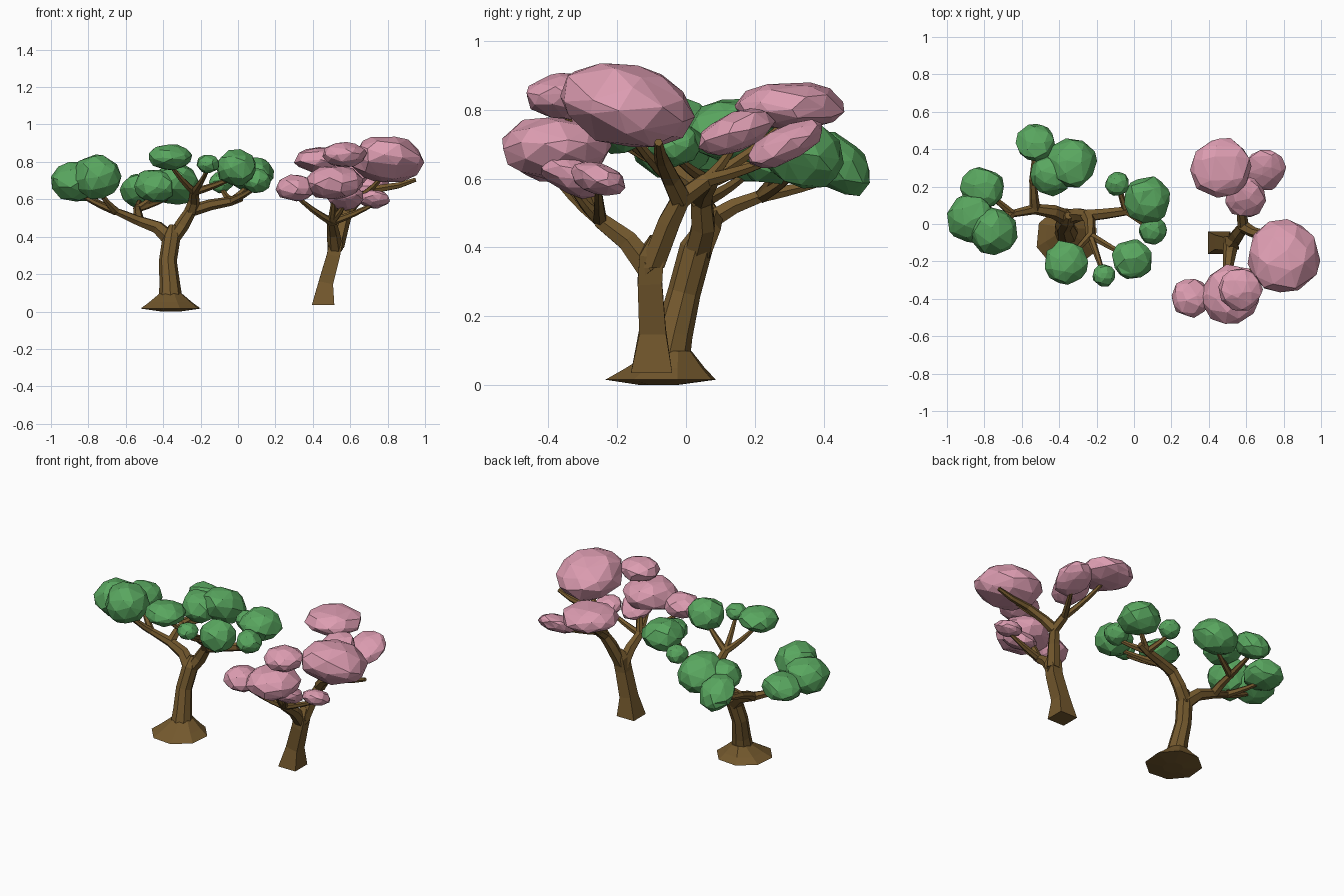
import bpy, bmesh, math, random
from mathutils import Vector, Euler

if "Cube" in bpy.data.objects:
    bpy.data.objects.remove(bpy.data.objects["Cube"])

random.seed(7)


def material(name, rgb):
    m = bpy.data.materials.new(name)
    m.diffuse_color = (*rgb, 1)
    m.use_nodes = True
    m.node_tree.nodes["Principled BSDF"].inputs["Base Color"].default_value = m.diffuse_color
    return m


BARK = material("bark brown", (0.175, 0.10, 0.027))
GREEN = material("leaf green", (0.10, 0.385, 0.115))
PINK = material("blossom pink", (0.72, 0.335, 0.44))


def finish(bm, name, mat):
    bmesh.ops.recalc_face_normals(bm, faces=bm.faces)
    me = bpy.data.meshes.new(name)
    bm.to_mesh(me)
    bm.free()
    me.materials.append(mat)
    ob = bpy.data.objects.new(name, me)
    bpy.context.collection.objects.link(ob)


def tube(bm, pts, radii, sides=6, turn=0.0, level=False):
    """Faceted tube along points, one radius per point."""
    start = (pts[1] - pts[0]).normalized()
    u = Vector((1, 0, 0)) if abs(start.x) < 0.8 else Vector((0, 0, 1))
    rings = []
    for i, p in enumerate(pts):
        t = (pts[min(i + 1, len(pts) - 1)] - pts[max(i - 1, 0)]).normalized()
        if level or (i == 0 and start.z > 0.8):
            t = Vector((0, 0, 1))          # level foot on trunks
        u = (u - t * u.dot(t)).normalized()
        v = t.cross(u)
        angles = [turn + k * math.tau / sides for k in range(sides)]
        rings.append([bm.verts.new(p + radii[i] * (u * math.cos(a) + v * math.sin(a)))
                      for a in angles])
    for a, b in zip(rings, rings[1:]):
        for k in range(sides):
            j = (k + 1) % sides
            bm.faces.new((a[k], a[j], b[j], b[k]))
    bm.faces.new(rings[0])
    bm.faces.new(rings[-1])


def limb(bm, r0, r1, *pts):
    """Main branch with even taper; returns its points."""
    pts = [Vector(p) for p in pts]
    n = len(pts) - 1
    tube(bm, pts, [r0 + (r1 - r0) * i / n for i in range(n + 1)])
    return pts


def twig(bm, a, b, r=0.022):
    """Thin branch that runs outward first, then bends up into a clump."""
    mid = a.lerp(b, 0.55)
    mid.z = a.z + (b.z - a.z) * 0.4
    ts = [i / 4 for i in range(5)]
    tube(bm, [a * (1 - t) ** 2 + mid * 2 * t * (1 - t) + b * t * t for t in ts],
         [r * (1 - 0.55 * t) for t in ts])


def clump(name, mat, c, r, rz, slope=0.0):
    """Irregular low-poly foliage ball, tilted along y by slope."""
    bm = bmesh.new()
    bmesh.ops.create_icosphere(bm, subdivisions=2, radius=1)
    rot = Euler([random.uniform(0, 6) for _ in range(3)]).to_matrix()
    for v in bm.verts:
        jitter = Vector([random.uniform(-0.17, 0.17) for _ in range(3)])
        d = rot @ (v.co + jitter).normalized() * random.uniform(0.99, 1.09)
        v.co = c + Vector((d.x * r, d.y * r, d.z * rz + slope * d.y * r))
    bmesh.ops.dissolve_limit(bm, angle_limit=math.radians(12),
                             verts=bm.verts, edges=bm.edges)
    finish(bm, name, mat)


def crown(bm, name, mat, hub, *clumps):
    """Foliage clumps (x, y, z, radius, half height, slope), each on a twig from hub."""
    for i, (x, y, z, *size) in enumerate(clumps):
        c = Vector((x, y, z))
        twig(bm, hub, c - Vector((0, 0, size[1] * 0.5)))
        clump(f"{name}_{i + 1}", mat, c, *size)


# green tree: flared root, trunk
bm = bmesh.new()
foot = Vector((-.36, -.08, 0))
tube(bm, [foot + Vector((0, h * .4, h)) for h in (.001, .016, .05, .1)],
     [.06, .168, .12, .058], 8, .3, True)
trunk = [Vector(p) for p in ((-.36, -.055, .06), (-.365, -.035, .15),
                             (-.375, -.005, .27), (-.355, .03, .40),
                             (-.35, .045, .46))]
tube(bm, trunk, [.065, .055, .048, .048, .02], 8)
# green tree: main limbs with their crowns
left = limb(bm, .045, .02, (-.355, .03, .38), (-.43, .065, .45),
            (-.53, .08, .485), (-.65, .055, .535))
crown(bm, "left_foliage", GREEN, left[-1], (-.81, .19, .665, .115, .08),
      (-.87, .03, .695, .128, .105), (-.755, -.04, .72, .128, .118))
back = limb(bm, .03, .02, left[2], (-.535, .14, .52), (-.54, .22, .55))
crown(bm, "back_foliage", GREEN, back[-1], (-.525, .435, .645, .102, .085, -.35),
      (-.335, .325, .68, .13, .105, -.2), (-.445, .26, .67, .108, .09))
right = limb(bm, .043, .021, (-.36, .03, .37), (-.30, .05, .46),
             (-.25, .045, .54), (-.15, .055, .57), (-.04, .07, .59), (.02, .08, .61))
crown(bm, "right_foliage", GREEN, right[-2], (.07, .13, .74, .122, .093),
      (-.09, .215, .69, .063, .055), (.10, -.035, .70, .074, .065))
front = limb(bm, .037, .024, right[2], (-.235, .01, .59), (-.235, -.06, .64))
crown(bm, "front_foliage", GREEN, front[-1], (-.365, -.205, .825, .113, .068),
      (-.01, -.19, .77, .106, .095), (-.16, -.275, .79, .06, .05))
finish(bm, "green_tree_trunk", BARK)

# pink tree: square-footed trunk
bm = bmesh.new()
trunk = [Vector(p) for p in ((.455, -.10, .035), (.47, -.097, .155),
                             (.51, -.105, .30), (.525, -.10, .38), (.54, -.09, .43))]
tube(bm, trunk, [.085, .055, .05, .05, .02], 4, math.pi / 4)
# pink tree: main limbs with their crowns
front = limb(bm, .042, .026, (.52, -.10, .33), (.51, -.17, .42), (.50, -.25, .48))
crown(bm, "front_blossom", PINK, front[-1], (.515, -.38, .69, .153, .092),
      (.305, -.395, .66, .103, .07), (.575, -.335, .612, .097, .058, -.35),
      (.73, -.255, .60, .08, .045, -.2), (.57, -.35, .84, .112, .066))
rear = limb(bm, .042, .026, (.525, -.10, .34), (.56, -.05, .47),
            (.585, -.015, .54), (.575, .06, .595))
crown(bm, "rear_blossom", PINK, rear[-1], (.465, .30, .81, .158, .07),
      (.70, .29, .70, .11, .055, .4), (.595, .145, .735, .107, .06, .3))
side = limb(bm, .034, .012, rear[2], (.64, -.045, .60), (.74, -.07, .655),
            (.86, -.075, .675), (.95, -.08, .705))
crown(bm, "side_blossom", PINK, side[1], (.80, -.175, .812, .19, .12, -.15))
finish(bm, "pink_tree_trunk", BARK)
